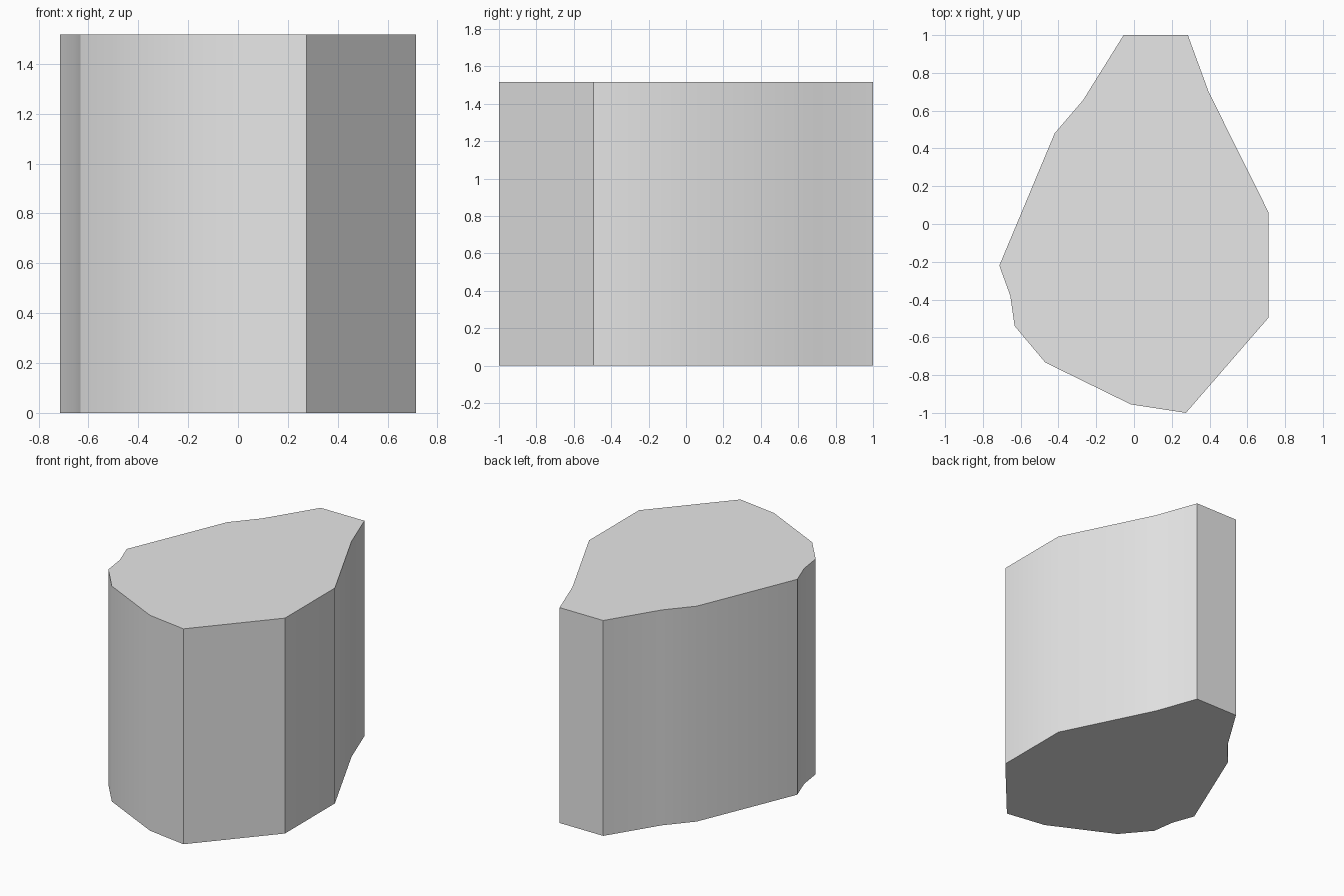
import bpy
import bmesh
import math

cube = bpy.data.objects.get("Cube")
if cube:
    bpy.data.objects.remove(cube, do_unlink=True)

HEIGHT = 1.517

# Single plain grey material
grey = bpy.data.materials.new("light grey")
grey.use_nodes = True
colour = (0.8, 0.8, 0.8, 1.0)
grey.diffuse_color = colour
grey.node_tree.nodes["Principled BSDF"].inputs["Base Color"].default_value = colour

# Footprint outline, counter-clockwise from the back left corner
outline = [
    (0.285, 1.0), (-0.055, 1.0), (-0.27, 0.655), (-0.42, 0.48),
    (-0.713, -0.22), (-0.655, -0.38), (-0.632, -0.54), (-0.47, -0.733),
    (-0.017, -0.955), (0.275, -1.0), (0.713, -0.495), (0.713, 0.06),
    (0.395, 0.70),
]

# Upright block: the footprint extruded straight up
bm = bmesh.new()
base = bm.faces.new([bm.verts.new((x, y, 0)) for x, y in outline])
extruded = bmesh.ops.extrude_face_region(bm, geom=[base], use_keep_orig=True)
top_verts = [g for g in extruded["geom"] if isinstance(g, bmesh.types.BMVert)]
bmesh.ops.translate(bm, verts=top_verts, vec=(0, 0, HEIGHT))
bmesh.ops.recalc_face_normals(bm, faces=bm.faces)

mesh = bpy.data.meshes.new("faceted_block")
bm.to_mesh(mesh)
bm.free()
mesh.materials.append(grey)
block = bpy.data.objects.new("faceted_block", mesh)
bpy.context.collection.objects.link(block)

# Soft shading around the gentle corners, crisp at the steep ones
bpy.ops.object.select_all(action="DESELECT")
block.select_set(True)
bpy.context.view_layer.objects.active = block
bpy.ops.object.shade_smooth_by_angle(angle=math.radians(30))
